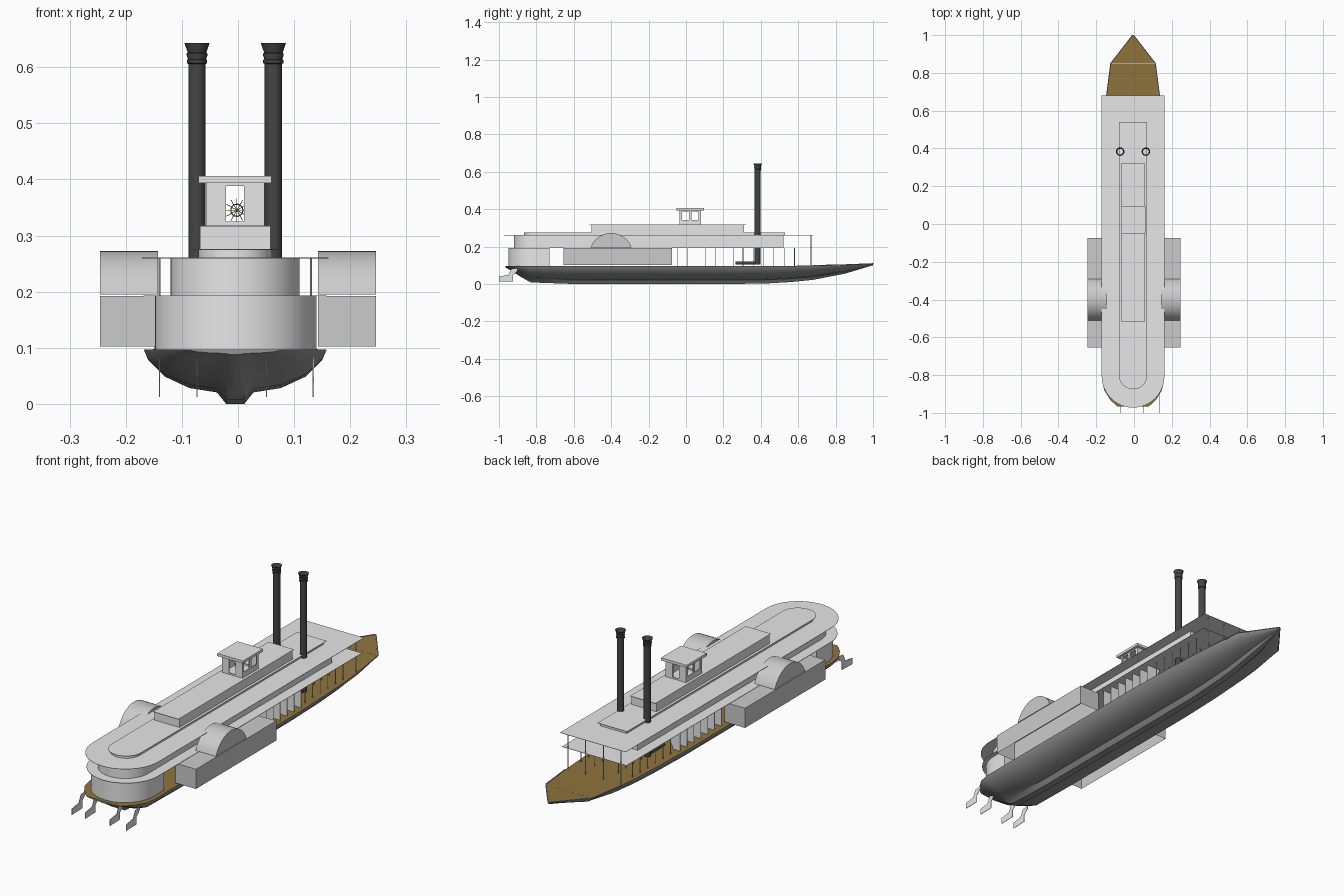
import bpy, bmesh, math
from mathutils import Vector

if "Cube" in bpy.data.objects:
    bpy.data.objects.remove(bpy.data.objects["Cube"])

CX = -0.005  # centreline of hull and cabins


def material(name, r, g, b):
    m = bpy.data.materials.new(name)
    m.use_nodes = True
    m.diffuse_color = (r, g, b, 1)
    m.node_tree.nodes["Principled BSDF"].inputs["Base Color"].default_value = (r, g, b, 1)
    return m


WHITE = material("white paint", 0.8, 0.8, 0.8)
GREY = material("pale grey paint", 0.6, 0.6, 0.6)
WOOD = material("brown deck wood", 0.28, 0.175, 0.047)
HULL = material("hull grey", 0.3, 0.3, 0.3)
IRON = material("dark iron", 0.06, 0.06, 0.06)


def finish(name, bm, *mats, smooth=False):
    bmesh.ops.recalc_face_normals(bm, faces=bm.faces)
    mesh = bpy.data.meshes.new(name)
    bm.to_mesh(mesh)
    bm.free()
    ob = bpy.data.objects.new(name, mesh)
    bpy.context.collection.objects.link(ob)
    for m in mats:
        mesh.materials.append(m)
    if smooth:
        bpy.ops.object.select_all(action='DESELECT')
        ob.select_set(True)
        bpy.context.view_layer.objects.active = ob
        bpy.ops.object.shade_smooth_by_angle(angle=math.radians(35))
    return ob


def prism(name, outline, axis, lo, hi, mat, smooth=False, open_base=False):
    """Extrude a 2D outline along an axis between two heights."""
    place = {"x": lambda a, b, h: (h, a, b),
             "y": lambda a, b, h: (a, h, b),
             "z": lambda a, b, h: (a, b, h)}[axis]
    bm = bmesh.new()
    ends = [[bm.verts.new(place(a, b, h)) for a, b in outline] for h in (lo, hi)]
    for ring in ends[int(open_base):]:
        bm.faces.new(ring)
    n = len(outline)
    for i in range(n):
        j = (i + 1) % n
        bm.faces.new((ends[0][i], ends[0][j], ends[1][j], ends[1][i]))
    return finish(name, bm, mat, smooth=smooth)


def box(name, x0, x1, y0, y1, z0, z1, mat=WHITE, open_base=False):
    return prism(name, [(x0, y0), (x1, y0), (x1, y1), (x0, y1)], "z", z0, z1, mat,
                 open_base=open_base)


def round_stern(name, w, y0, y1, z0, z1):
    """Slab with a half-round end at y0 and a square end at y1."""
    n = 24
    arc = [(CX - w * math.cos(math.pi * i / n), y0 + w - w * math.sin(math.pi * i / n))
           for i in range(n + 1)]
    return prism(name, arc + [(CX + w, y1), (CX - w, y1)], "z", z0, z1, WHITE, True)


def rod(name, p, q, r, mat, n=6):
    p, q = Vector(p), Vector(q)
    bm = bmesh.new()
    bmesh.ops.create_cone(bm, cap_ends=True, segments=n, radius1=r, radius2=r,
                          depth=(q - p).length)
    turn = (q - p).to_track_quat('Z', 'Y').to_matrix().to_4x4()
    bm.transform(turn)
    bmesh.ops.translate(bm, verts=bm.verts, vec=(p + q) / 2)
    return finish(name, bm, mat, smooth=n > 8)


def lathe(name, profile, x, y, mat, n=20):
    """Open tube turned around a vertical axis."""
    bm = bmesh.new()
    rings = [[bm.verts.new((x + r * math.cos(math.tau * k / n),
                            y + r * math.sin(math.tau * k / n), z))
              for k in range(n)] for r, z in profile]
    for a, b in zip(rings, rings[1:]):
        for k in range(n):
            j = (k + 1) % n
            bm.faces.new((a[k], a[j], b[j], b[k]))
    return finish(name, bm, mat, smooth=True)


# Hull: stations (y, half width, keel height, deck height) lofted with one section
stations = [(-.965, .085, .088, .097), (-.93, .122, .068, .097), (-.88, .153, .036, .097),
            (-.83, .163, .008, .097), (-.6, .163, 0, .097), (.2, .163, 0, .097),
            (.42, .156, .002, .097), (.56, .149, .01, .097), (.68, .14, .022, .098),
            (.85, .118, .055, .102), (1, .002, .1, .108)]
section = [(1, 1), (.95, .8), (.77, .5), (.5, .29), (.2, .21), (.1, 0)]
bm = bmesh.new()
loops = []
for y, w, zb, zt in stations:
    half = [(w * fx, zb + (zt - zb) * fz) for fx, fz in section]
    ring = half + [(-x, z) for x, z in reversed(half)]
    loops.append([bm.verts.new((CX + x, y, z)) for x, z in ring])
for a, b in zip(loops, loops[1:]):
    for i in range(len(a)):
        j = (i + 1) % len(a)
        f = bm.faces.new((a[i], a[j], b[j], b[i]))
        f.material_index = int(j == 0)  # the closing strip is the deck
bm.faces.new(loops[0])
bm.faces.new(loops[-1])
finish("hull", bm, HULL, WOOD, smooth=True)

# Gunwale around the bow, and a thin batten across the foredeck
bow = stations[-3:]
for (ya, wa, _, za), (yb, wb, _, zb) in zip(bow, bow[1:]):
    for s in (-1, 1):
        rod("bow_gunwale", (CX + s * wa, ya, za), (CX + s * wb, yb, zb), .003, HULL)
box("foredeck_batten", CX - .115, CX + .115, .848, .851, .101, .103)

# Decks and cabins, from the bottom up
round_stern("stern_house", .143, -.95, -.73, .097, .192)
round_stern("boiler_deck", .163, -.965, .67, .192, .1935)
round_stern("main_cabin", .115, -.92, .52, .193, .259)
round_stern("hurricane_roof", .166, -.972, .68, .259, .2605)
round_stern("skylight_wall", .066, -.865, .53, .26, .274)
round_stern("skylight_roof", .075, -.875, .54, .274, .2755)
box("upper_cabin", CX - .063, CX + .063, -.505, .31, .275, .316)
box("upper_cabin_roof", CX - .064, CX + .064, -.515, .32, .316, .3175)

# Pilot house: window frames on four sides under a flat roof
W, Y0, Y1, T = .052, -.035, .08, .004
for end, y in (("front", Y0), ("back", Y1 - T)):
    for s, side in ((-1, "right"), (1, "left")):
        xs = sorted((CX + s * .016, CX + s * W))
        box(f"pilot_house_{end}_{side}_panel", *xs, y, y + T, .317, .396)
    box(f"pilot_house_{end}_sill", CX - .016, CX + .016, y, y + T, .317, .325)
    box(f"pilot_house_{end}_header", CX - .016, CX + .016, y, y + T, .388, .396)
for s, side in ((-1, "right"), (1, "left")):
    xs = sorted((CX + s * (W - T), CX + s * W))
    box(f"pilot_house_{side}_sill", *xs, Y0, Y1, .317, .342)
    box(f"pilot_house_{side}_header", *xs, Y0, Y1, .388, .396)
    for y in (Y0, .016, Y1 - .013):
        box(f"pilot_house_{side}_post", *xs, y, y + .013, .342, .388)
box("pilot_house_roof", CX - .065, CX + .065, -.05, .095, .394, .406)

# Steering wheel
hub = Vector((CX + .003, 0, .345))
N = 12
for k in range(N):
    a, b = math.tau * k / N, math.tau * (k + 1) / N
    da = Vector((math.cos(a), 0, math.sin(a)))
    db = Vector((math.cos(b), 0, math.sin(b)))
    rod("wheel_spoke", hub, hub + da * .021, .0006, WOOD, 4)
    rod("wheel_rim", hub + da * .011, hub + db * .011, .001, WOOD, 4)

# Chimneys with flared, open crowns and flues at their feet
chimney = [(.0155, .105), (.0155, .606), (.018, .607), (.018, .613), (.016, .614),
           (.0185, .621), (.0185, .624), (.0165, .626), (.0225, .643)]
for s, side in ((-1, "right"), (1, "left")):
    x = CX + s * .068
    lathe(f"{side}_chimney", chimney, x, .383, IRON)
    rod(f"{side}_flue", (x, .265, .112), (x, .39, .112), .008, IRON, 12)

# Paddle boxes, open below, with arched tops
arch = [(-.4 + .117 * math.cos(math.radians(t)), .155 + .117 * math.sin(math.radians(t)))
        for t in range(20, 161, 7)]
for s, side in ((-1, "right"), (1, "left")):
    lo, hi = sorted((s * .143, s * .246))
    box(f"{side}_paddle_box", lo, hi, -.655, -.075, .102, .192, GREY, open_base=True)
    prism(f"{side}_paddle_arch", arch, "x", lo, hi, GREY, True)

# Deck brackets, pillars and tall bow posts
for s in (-1, 1):
    for i in range(7):
        y = -.045 + i * .05
        knee = [(CX + s * .145, .192), (CX + s * .07, .192),
                (CX + s * .11, .097), (CX + s * .145, .097)]
        prism("deck_bracket", knee, "y", y, y + .002, WHITE)
    for i in range(6):
        y = .305 + i * .055
        for x in (.13, .06):
            rod("deck_pillar", (CX + s * x, y, .097), (CX + s * x, y, .192), .0018, WHITE)
    for x in (.135, .045):
        rod("bow_post", (CX + s * x, .668, .097), (CX + s * x, .668, .259), .002, WHITE)

# Four rudders under the stern
blade = [(-1, .012), (-.925, .014), (-.925, .048), (-.9, .072), (-.9, .085),
         (-.935, .08), (-.95, .048), (-1, .04)]
for x in (-.14, -.073, .051, .134):
    prism("rudder", blade, "x", x - .001, x + .001, WHITE)
